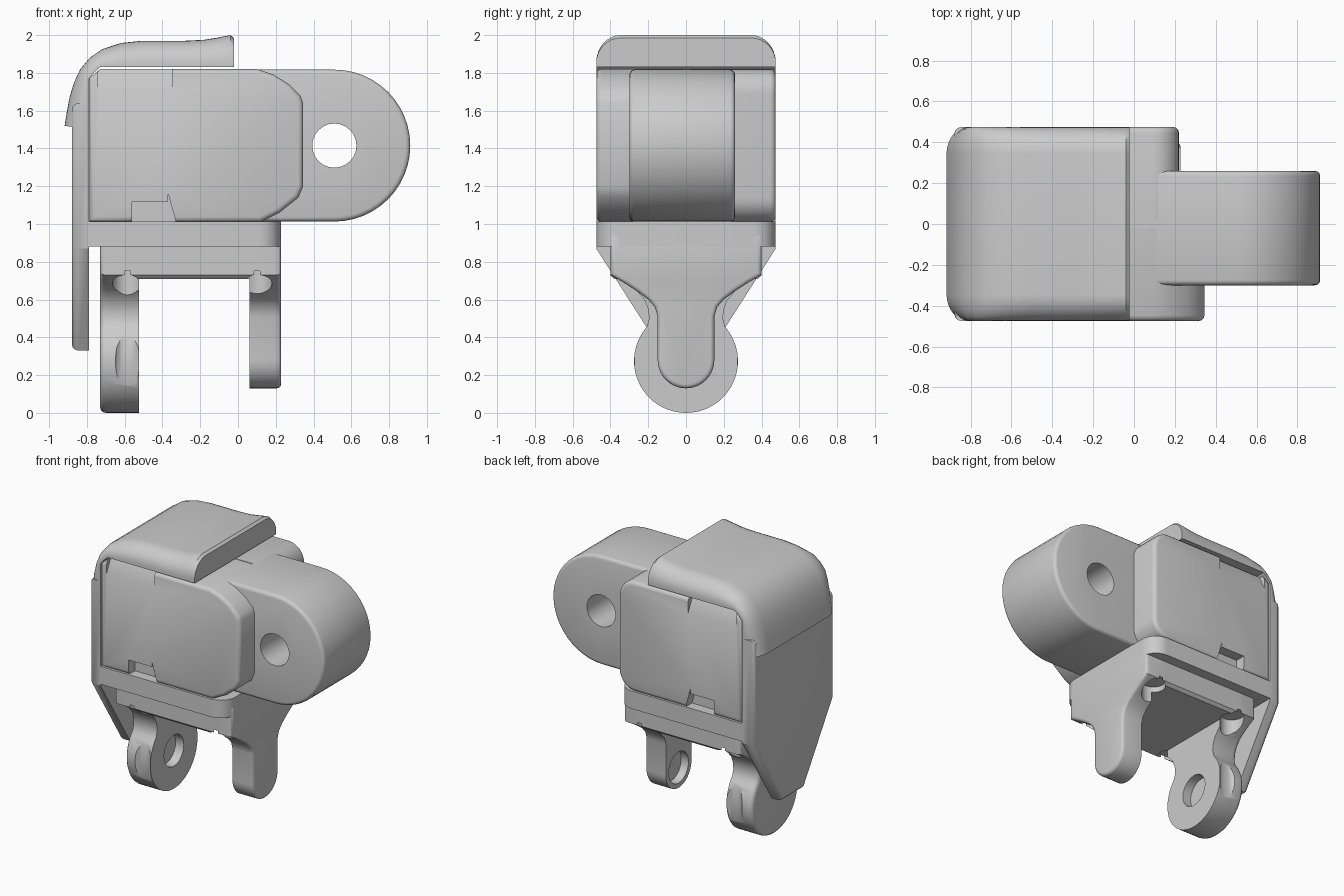
import bpy, bmesh
from math import sin, cos, radians

if "Cube" in bpy.data.objects:
    bpy.data.objects.remove(bpy.data.objects["Cube"])


def arc(cx, cy, rx, ry, a0, a1, n=8):
    return [(cx + rx * cos(radians(a0 + (a1 - a0) * i / n)),
             cy + ry * sin(radians(a0 + (a1 - a0) * i / n))) for i in range(n + 1)]


def finish(bm, name):
    bmesh.ops.recalc_face_normals(bm, faces=bm.faces)
    me = bpy.data.meshes.new(name)
    bm.to_mesh(me)
    bm.free()
    ob = bpy.data.objects.new(name, me)
    bpy.context.collection.objects.link(ob)
    return ob


def extrude(name, pts, axis, a, b, bevel=0.0, ends="ab"):
    """Extrude a 2D profile along an axis from a to b, rounding the rim of the chosen ends."""
    place = {"x": lambda p, t: (t, p[0], p[1]),
             "y": lambda p, t: (p[0], t, p[1]),
             "z": lambda p, t: (p[0], p[1], t)}[axis]
    bm = bmesh.new()
    va = [bm.verts.new(place(p, a)) for p in pts]
    vb = [bm.verts.new(place(p, b)) for p in pts]
    caps = {"a": bm.faces.new(va), "b": bm.faces.new(vb)}
    n = len(pts)
    for i in range(n):
        j = (i + 1) % n
        bm.faces.new((va[i], va[j], vb[j], vb[i]))
    bmesh.ops.recalc_face_normals(bm, faces=bm.faces)
    if bevel:
        edges = [e for k in ends for e in caps[k].edges]
        bmesh.ops.bevel(bm, geom=edges, offset=bevel, segments=3, profile=0.5,
                        affect='EDGES', clamp_overlap=True)
    return finish(bm, name)


def rect(x0, y0, x1, y1):
    return [(x0, y0), (x1, y0), (x1, y1), (x0, y1)]


def both_sides(half):
    """Mirror a top-to-bottom half profile (positive y) into a closed outline."""
    return half + [(-y, z) for y, z in reversed(half) if y > 1e-4]


def cut(ob, cutters):
    for c in cutters:
        m = ob.modifiers.new("cut", 'BOOLEAN')
        m.operation, m.solver, m.object = 'DIFFERENCE', 'EXACT', c
        bpy.context.view_layer.objects.active = ob
        bpy.ops.object.modifier_apply(modifier=m.name)


def disc(cx, cy, r, axis, a, b):
    return extrude("cutter", arc(cx, cy, r, r, 0, 345, 23), axis, a, b)


W = 0.475
cutters = []

# Swing arm with a rounded end and a cross hole
arm = extrude("swing_arm", [(-0.70, 1.013), *arc(0.51, 1.415, 0.402, 0.402, -90, 90, 24), (-0.70, 1.817)],
              "y", -0.30, 0.26, 0.025)
hole = disc(0.51, 1.415, 0.117, "y", -1, 1)
cut(arm, [hole])
cutters.append(hole)

# Side housings: the front one reaches further than the back one
left = [(-0.73, 1.82), (-0.79, 1.77), (-0.79, 1.01)]
front_pts = left + [(0.12, 1.01), (0.22, 1.06), (0.32, 1.14), (0.345, 1.20), (0.345, 1.64),
                    (0.33, 1.68), (0.27, 1.74), (0.19, 1.79), (0.10, 1.82)]
back_pts = left + arc(0.09, 1.14, 0.13, 0.13, -90, 0) + arc(0.09, 1.69, 0.13, 0.13, 0, 90)
for name, pts, s in (("front_housing", front_pts, -1), ("back_housing", back_pts, 1)):
    side = extrude(name, pts, "y", s * W, s * 0.02, 0.028, "a")
    slot = extrude("cutter", [(-0.56, 0.98), (-0.32, 0.98), (-0.37, 1.16), (-0.37, 1.12), (-0.56, 1.12)],
                   "y", s * 0.40, s * 0.6)
    shave = extrude("cutter", [(s * 0.48, 1.70), (s * 0.41, 1.84), (s * 0.55, 1.84), (s * 0.55, 1.70)],
                    "x", -0.74, -0.35)
    cut(side, [slot, shave])
    cutters += [slot, shave]

# Base plate with rounded right corners
extrude("base_plate", [(-0.80, W), (-0.80, -W)] + arc(0.11, -W + 0.12, 0.118, 0.12, -90, 0)
        + arc(0.11, W - 0.12, 0.118, 0.12, 0, 90), "z", 0.88, 1.012)

# Lower block and two hinge legs
block = extrude("lower_block", both_sides([(0.40, 0.95), (0.40, 0.73), (0.38, 0.71)]), "x", -0.60, 0.12)
shoulder = [(0.40, 0.95), (0.40, 0.73), (0.33, 0.69), (0.26, 0.645)]
right_leg = extrude("right_leg", both_sides(shoulder + [(0.20, 0.60), (0.165, 0.56), (0.15, 0.51)]
                    + arc(0, 0.28, 0.15, 0.15, 0, -90, 10)), "x", 0.06, 0.228, 0.022, "b")
left_leg = extrude("left_leg", both_sides(shoulder + [(0.22, 0.60), (0.20, 0.55), (0.195, 0.50)]
                   + arc(0, 0.275, 0.275, 0.275, 41, -90, 20)), "x", -0.73, -0.523, 0.03, "a")

# Vertical screw clearances and round pin sockets on the inner leg faces
screws = [disc(x, y, 0.08, "z", -0.2, 0.75) for x in (-0.585, 0.10) for y in (-0.322, 0.322)]
socket_l = disc(0, 0.28, 0.115, "x", -0.59, -0.4)
socket_r = disc(0, 0.28, 0.115, "x", -0.1, 0.12)
cut(block, screws)
cut(left_leg, screws[:2] + [socket_l])
cut(right_leg, screws[2:] + [socket_r])
cutters += screws + [socket_l, socket_r]

# Tapered back plate with chamfered outer rim
extrude("tail_plate", both_sides([(W, 1.64), (W, 0.87), (0.13, 0.33)]), "x", -0.88, -0.79, 0.035, "a")

# Curved cap lofted between an inner and an outer side curve
inner = [(-0.79, 1.50), (-0.79, 1.58), (-0.79, 1.66), (-0.79, 1.72), (-0.788, 1.77), (-0.76, 1.805),
         (-0.73, 1.83), (-0.62, 1.83), (-0.50, 1.83), (-0.28, 1.83), (-0.16, 1.83), (-0.09, 1.83),
         (-0.04, 1.83), (-0.022, 1.83)]
outer = [(-0.918, 1.52), (-0.907, 1.59), (-0.892, 1.67), (-0.868, 1.75), (-0.835, 1.82), (-0.785, 1.88),
         (-0.72, 1.925), (-0.62, 1.958), (-0.51, 1.97), (-0.28, 1.97), (-0.18, 1.975), (-0.10, 1.988),
         (-0.04, 2.0), (-0.022, 1.985)]
half = [(W, 0.0)] + arc(W - 0.13, 0.15, 0.13, 0.85, 0, 90, 8)
section = half + [(-y, h) for y, h in reversed(half)]
bm = bmesh.new()
rings = [[bm.verts.new((i[0] + (o[0] - i[0]) * h, y, i[1] + (o[1] - i[1]) * h)) for y, h in section]
         for i, o in zip(inner, outer)]
n = len(section)
for r0, r1 in zip(rings, rings[1:]):
    for k in range(n):
        j = (k + 1) % n
        bm.faces.new((r0[k], r0[j], r1[j], r1[k]))
bm.faces.new(rings[0])
bm.faces.new(rings[-1])
finish(bm, "top_cap")

# Remove cutters and smooth the curved surfaces
for c in cutters:
    bpy.data.objects.remove(c)
bpy.ops.object.select_all(action='DESELECT')
for ob in bpy.context.collection.objects:
    ob.select_set(True)
    bpy.context.view_layer.objects.active = ob
bpy.ops.object.shade_smooth_by_angle(angle=radians(32))
